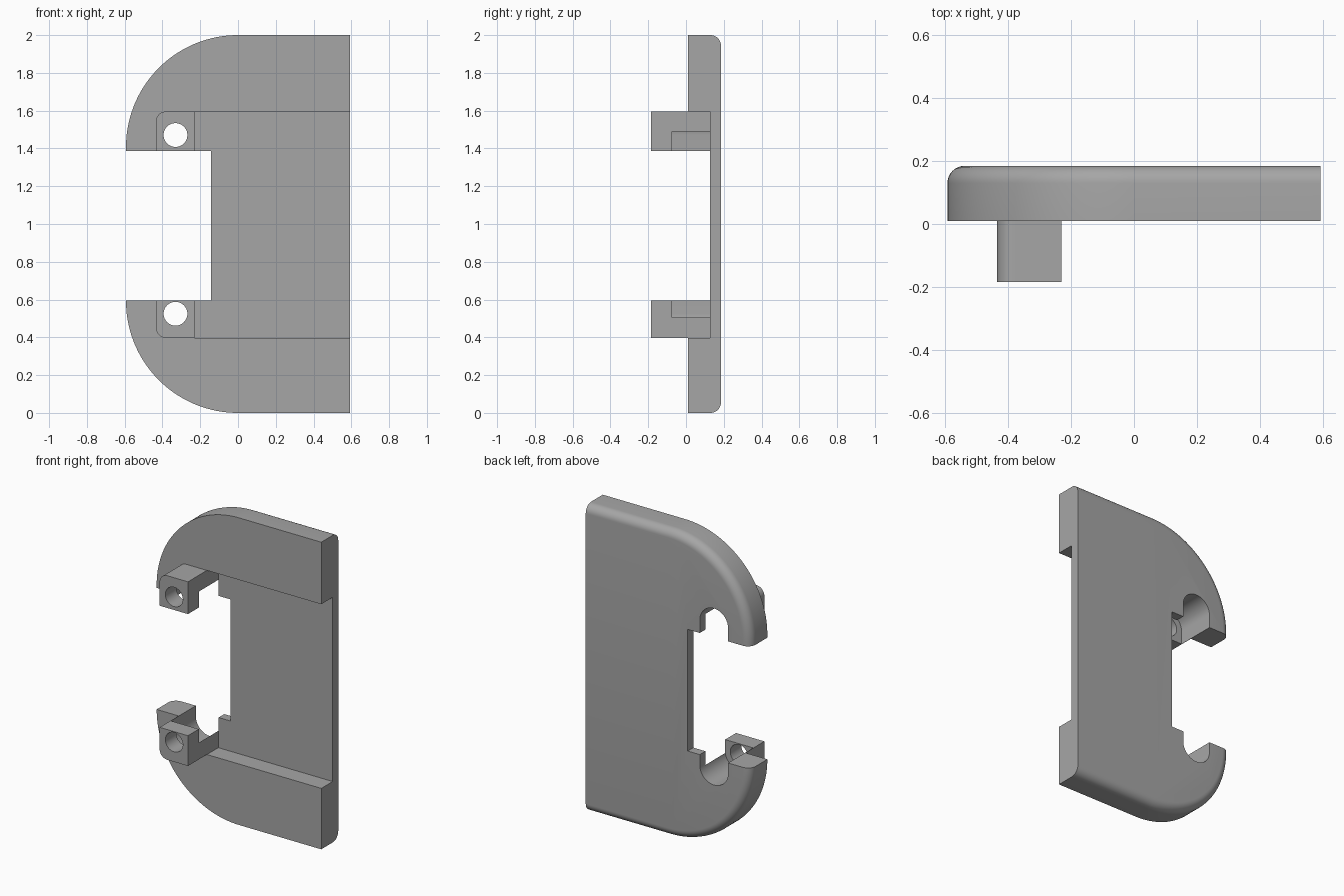
import bpy
import bmesh
from math import cos, sin, pi

if "Cube" in bpy.data.objects:
    bpy.data.objects.remove(bpy.data.objects["Cube"])

HALF = 0.593                  # half width, also the radius of the big corners
FRONT, BACK = 0.01, 0.185     # body depth
FLOOR = 0.127                 # floor of the front recess
FILLET = 0.055
POST_L, POST_R = -0.435, -0.231
HOLE_X = -0.331

grey = bpy.data.materials.new("plain grey")
grey.use_nodes = True
grey.diffuse_color = (0.38, 0.38, 0.38, 1)
grey.node_tree.nodes["Principled BSDF"].inputs["Base Color"].default_value = (0.38, 0.38, 0.38, 1)


def arc(cx, cz, r, a0, a1, n=24):
    """Points of an arc in the xz plane, angles in half turns."""
    angles = [pi * (a0 + (a1 - a0) * i / n) for i in range(n + 1)]
    return [(cx + r * cos(a), cz + r * sin(a)) for a in angles]


def loft(name, sections):
    """Closed solid through (y, outline) sections of equal point count."""
    bm = bmesh.new()
    rings = [[bm.verts.new((x, y, z)) for x, z in pts] for y, pts in sections]
    for a, b in zip(rings, rings[1:]):
        for i in range(len(a)):
            j = (i + 1) % len(a)
            bm.faces.new((a[i], a[j], b[j], b[i]))
    bm.faces.new(rings[0])
    bm.faces.new(rings[-1])
    bmesh.ops.recalc_face_normals(bm, faces=bm.faces)
    mesh = bpy.data.meshes.new(name)
    bm.to_mesh(mesh)
    bm.free()
    mesh.materials.append(grey)
    obj = bpy.data.objects.new(name, mesh)
    bpy.context.collection.objects.link(obj)
    return obj


def prism(name, pts, y0, y1):
    return loft(name, [(y0, pts), (y1, pts)])


def rect(x0, x1, z0, z1):
    return [(x0, z0), (x1, z0), (x1, z1), (x0, z1)]


def combine(target, tool, operation):
    """Apply a boolean and discard the tool object."""
    tool.hide_render = True
    mod = target.modifiers.new("combine", 'BOOLEAN')
    mod.operation = operation
    mod.solver = 'EXACT'
    mod.object = tool
    bpy.context.view_layer.objects.active = target
    bpy.ops.object.modifier_apply(modifier=mod.name)
    bpy.data.objects.remove(tool)


def outline(inset):
    """D-shaped body outline, inset on all but its straight right edge."""
    r = HALF - inset
    return ([(HALF, 2 - inset)] + arc(0, 2 - HALF, r, 0.5, 1, 40)
            + arc(0, HALF, r, 1, 1.5, 40) + [(HALF, inset)])


# Body with a rounded back edge
sections = [(FRONT, outline(0))]
for k in range(9):
    a = pi / 2 * k / 8
    sections.append((BACK - FILLET + FILLET * sin(a), outline(FILLET * (1 - cos(a)))))
body = loft("bracket_body", sections)

# Wide front recess
combine(body, prism("recess_cutter", rect(POST_R, 1, 0.397, 1.596), -0.5, FLOOR), 'DIFFERENCE')

# Screw posts, each with one rounded outer corner
for side, edge, inner in ((1, 1.596, 1.3), (-1, 0.397, 0.7)):
    r = 0.055
    corner = [(x, edge + side * z) for x, z in arc(POST_L + r, -r, r, 1, 0.5, 10)]
    post = prism("screw_post", corner + [(POST_R, edge), (POST_R, inner), (POST_L, inner)], -BACK, 0.1)
    combine(body, post, 'UNION')

# Side notch
combine(body, prism("notch_cutter", rect(-1, -0.142, 0.594, 1.386), -0.5, 0.5), 'DIFFERENCE')

# Screw holes and the wider slots behind them
for side, z in ((1, 1.471), (-1, 0.525)):
    end = z - side * 0.15
    top = [(x, z + side * dz) for x, dz in arc(HOLE_X, 0, 0.102, 0, 1)]
    slot = prism("slot_cutter", top + [(top[-1][0], end), (top[0][0], end)], -0.073, 0.5)
    combine(body, slot, 'DIFFERENCE')
    hole = prism("hole_cutter", arc(HOLE_X, z, 0.063, 0, 2, 40)[:-1], -0.5, 0)
    combine(body, hole, 'DIFFERENCE')

# Smooth the curved faces, keep the edges sharp
bpy.ops.object.select_all(action='DESELECT')
body.select_set(True)
bpy.context.view_layer.objects.active = body
bpy.ops.object.shade_smooth_by_angle(angle=pi / 6)
